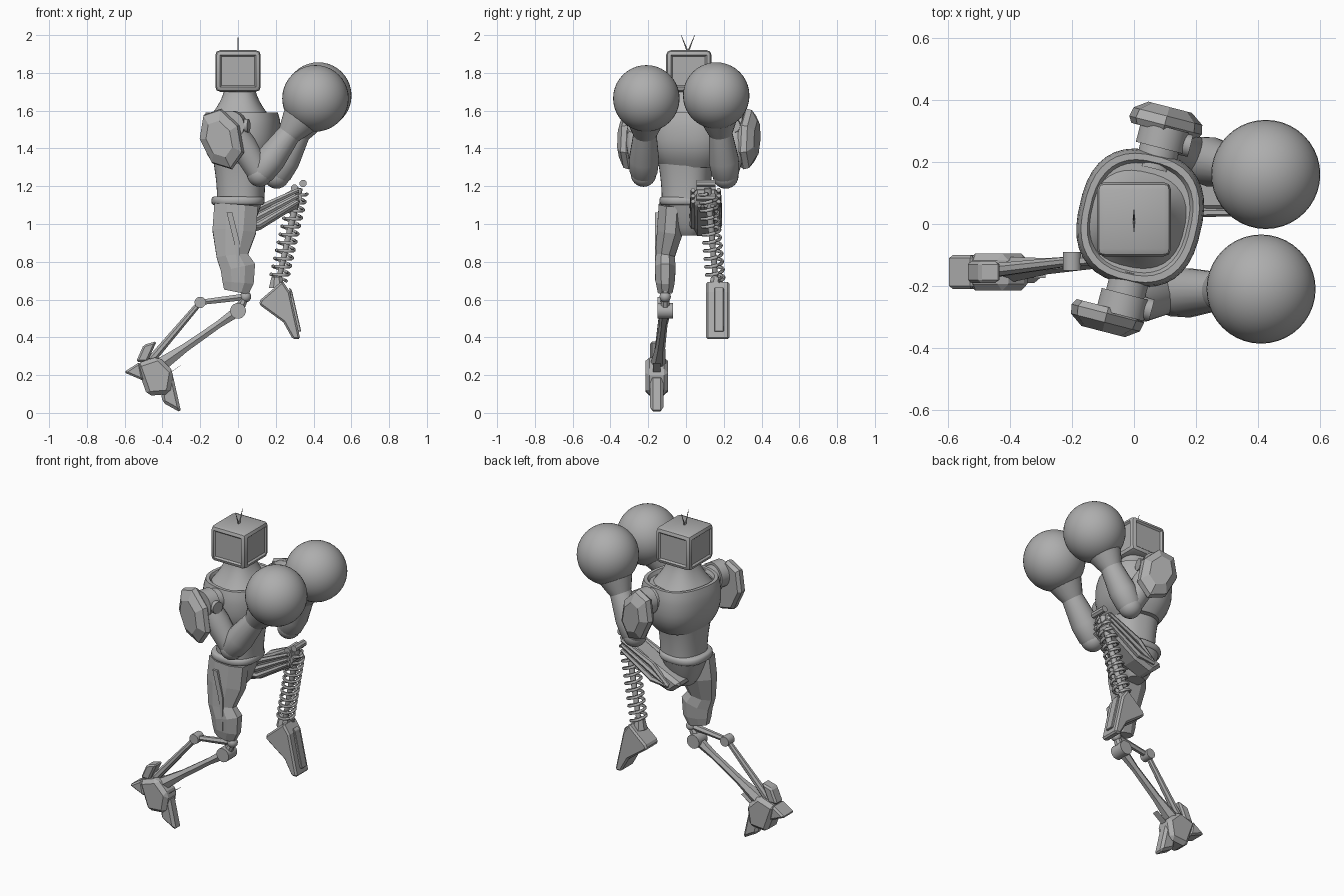
import bpy, bmesh, math
from mathutils import Vector as V, Matrix

cube = bpy.data.objects.get("Cube")
if cube:
    bpy.data.objects.remove(cube)

grey = bpy.data.materials.new("plain_grey")
grey.use_nodes = True
tone = (.42, .42, .42, 1)
grey.diffuse_color = tone
grey.node_tree.nodes["Principled BSDF"].inputs["Base Color"].default_value = tone

UP = V((0, 0, 1))
SIDEWAYS = V((0, 1, 0))


def finish(name, bm, angle=35, bevel=0):
    """Turn a bmesh into a grey object; angle zero means flat shading."""
    bmesh.ops.recalc_face_normals(bm, faces=bm.faces)
    mesh = bpy.data.meshes.new(name)
    bm.to_mesh(mesh)
    bm.free()
    mesh.materials.append(grey)
    for polygon in mesh.polygons:
        polygon.use_smooth = angle > 0
    if angle:
        mesh.set_sharp_from_angle(angle=math.radians(angle))
    part = bpy.data.objects.new(name, mesh)
    bpy.context.collection.objects.link(part)
    if bevel:
        modifier = part.modifiers.new("edges", 'BEVEL')
        modifier.width, modifier.segments = bevel, 1


def loft(name, rings, angle=35, bevel=0):
    """Skin a list of equal-length point rings and cap both ends."""
    bm = bmesh.new()
    loops = [[bm.verts.new(point) for point in ring] for ring in rings]
    for low, high in zip(loops, loops[1:]):
        for i in range(len(low)):
            bm.faces.new((low[i - 1], low[i], high[i], high[i - 1]))
    bm.faces.new(loops[0])
    bm.faces.new(loops[-1])
    finish(name, bm, angle, bevel)


def circle(sides):
    for i in range(sides):
        turn = math.tau * (i + .5) / sides
        yield math.cos(turn), math.sin(turn)


def rounded_ring(centre, width, depth, twist):
    """Horizontal rounded-box ring, turned about the vertical."""
    spin = Matrix.Rotation(math.radians(twist), 3, 'Z')
    soften = lambda value: math.copysign(abs(value) ** .8, value)
    return [centre + spin @ V((soften(c) * width, soften(s) * depth, 0)) for c, s in circle(36)]


def trunk(name, centre, low, high, size, extra=0, twist=0, lip=0):
    """Stack of rings whose half width follows the rule size(t)."""
    steps = 8
    rings = []
    for i in range(steps + 1):
        t = i / steps
        place = V(centre) + UP * (low + (high - low) * t)
        rings.append(rounded_ring(place, size(t), size(t) + extra, twist))
    if lip:
        place = V(centre) + UP * high
        for inset, drop in ((lip, 0), (lip * 1.5, lip)):
            rings.append(rounded_ring(place - UP * drop, size(1) - inset, size(1) + extra - inset, twist))
    loft(name, rings, 40)


def tube(name, path, radii, sides=20, angle=40, squash=1):
    """Round or faceted limb through a path of points."""
    path = [V(point) for point in path]
    rings = []
    for i, point in enumerate(path):
        along = (path[min(i + 1, len(path) - 1)] - path[max(i - 1, 0)]).normalized()
        across = along.cross(SIDEWAYS if abs(along.y) < .8 else UP).normalized()
        other = along.cross(across) * squash
        rings.append([point + (across * c + other * s) * radii[i] for c, s in circle(sides)])
    loft(name, rings, angle)


def pin(name, centre, half, radius, sides=16):
    """Cylinder lying across the body."""
    centre = V(centre)
    tube(name, [centre - SIDEWAYS * half, centre + SIDEWAYS * half], [radius, radius], sides)


def ball(name, centre, radius, segments=24):
    bm = bmesh.new()
    bmesh.ops.create_uvsphere(bm, u_segments=segments, v_segments=segments // 2, radius=radius,
                              matrix=Matrix.Translation(centre))
    finish(name, bm, 60)


def prism(name, outline, y, half, bevel=.01):
    """Side-on outline of (x, z) points given thickness across y."""
    loft(name, [[V((x, side, z)) for x, z in outline] for side in (y - half, y + half)], 0, bevel)


# Head: bevelled box with recessed panels on its upright sides
bm = bmesh.new()
bmesh.ops.create_cube(bm, size=1, matrix=Matrix.Translation((0, .015, 1.81)) @ Matrix.Diagonal((.24, .24, .22, 1)))
bmesh.ops.bevel(bm, geom=bm.edges[:], offset=.025, segments=2, affect='EDGES', profile=.5)
bm.normal_update()
panels = [face for face in bm.faces if abs(face.normal.z) < .1 and face.calc_area() > .02]
bmesh.ops.inset_individual(bm, faces=panels, thickness=.012, depth=-.01)
finish("head", bm, 25)
crown = V((0, .01, 1.91))
for side, lean in (("right", -.4), ("left", .4)):
    tip = crown + UP * .09 + SIDEWAYS * lean * .09
    tube(side + "_antenna", [crown, tip], [.005, .001], 6)

# Torso, twisted towards its right
TWIST = -13
trunk("neck", (.01, .015, 0), 1.54, 1.72, lambda t: .08 + .1 * (1 - t) ** 1.6, 0, TWIST)
trunk("chest", (.02, .02, 0), 1.3, 1.59, lambda t: .2 - .07 * (abs(t - .65) / .65) ** 2.5, .02, TWIST, .02)
trunk("abdomen", (.015, 0, 0), 1.11, 1.33, lambda t: .122 + .02 * t * t, .003, TWIST)
trunk("belt", (0, 0, 0), 1.1, 1.145, lambda t: .13 + .012 * math.sin(math.pi * t) ** .5)
trunk("pelvis", (0, .01, 0), .94, 1.11, lambda t: .05 + .075 * t ** .7)

# Arms, gloves and shoulder pads
ahead = V((.97, -.25, 0))
arms = (("right", -1, V((-.035, -.255, 1.52)), V((.115, -.225, 1.265)), V((.41, -.21, 1.665))),
        ("left", 1, V((.09, .275, 1.52)), V((.205, .21, 1.255)), V((.425, .16, 1.68))))
for side, sign, shoulder, elbow, glove in arms:
    out = V((.25, .97, 0)) * sign
    tube(side + "_shoulder_joint", [shoulder - out * .1, shoulder], [.065, .065])
    tube(side + "_shoulder_ring", [shoulder - out * .03, shoulder + out * .04], [.08, .08])
    tube(side + "_shoulder_hub", [shoulder, shoulder + ahead * .095], [.04, .036])
    tube(side + "_upper_arm", [shoulder, shoulder.lerp(elbow, .4), elbow], [.06, .073, .062])
    ball(side + "_elbow", elbow, .068)
    reach = lambda t: elbow.lerp(glove, t)
    tube(side + "_forearm", [reach(-.07), reach(.03), reach(.2), reach(.6)], [.05, .074, .08, .058])
    tube(side + "_cuff", [reach(.52), reach(.6), reach(.72)], [.062, .078, .1])
    ball(side + "_glove", glove, .176, 40)
    # Seven-sided domed pad leaning backwards at the top
    pad = shoulder + out * .045 - UP * .07 - ahead * .02 * (1 - sign)
    domed = []
    for lift, size in ((-.02, .9), (0, 1), (.03, .95), (.06, .6)):
        domed.append([pad + out * lift + (ahead * (.12 * c - .03 * s) + UP * .165 * s) * size
                      for c, s in circle(7)])
    loft(side + "_shoulder_pad", domed, 20)

# Right leg: faceted thigh, knee and twin rod shin
tube("right_thigh", [(-.01, -.075, 1.1), (-.02, -.085, .96), (-.03, -.11, .83), (0, -.11, .77), (0, -.11, .69), (-.01, -.11, .64)],
     [.125, .125, .09, .1, .09, .07], 8, 0, .6)
prism("right_thigh_panel", [(-.06, 1.06), (-.03, 1.06), (.01, .9), (.01, .7), (-.02, .9)], -.157, .008, 0)
knee = V((0, -.11, .54))
pin("right_knee_hub", knee, .042, .042)
socket = knee + V((.04, 0, .075))
ball("right_knee_ball", socket, .03, 16)
tube("right_knee_post", [knee, socket, socket + UP * .06], [.03, .02, .03], 8, 0)
ankle = V((-.43, -.15, .24))
tube("right_shin", [knee, knee.lerp(ankle, .25), knee.lerp(ankle, .65), ankle], [.032, .022, .026, .045], 6, 0)
joint = V((-.2, -.12, .585))
pin("right_piston_joint", joint, .03, .03)
tube("right_knee_link", [socket, joint], [.02, .016], 6, 0)
tube("right_piston", [joint, ankle + V((-.03, 0, .04))], [.016, .024], 8, 0)

# Right foot, pushing off on its toe
MID = ankle.y - .005
prism("right_instep", [(-.54, .26), (-.42, .3), (-.34, .22), (-.36, .1), (-.48, .09)], MID, .06, .022)
prism("right_toe", [(-.42, .2), (-.345, .2), (-.3, 0), (-.4, .055)], MID, .035, .015)
prism("right_heel_spike", [(-.605, .215), (-.52, .27), (-.5, .17)], MID, .055)
prism("right_heel_fin", [(-.54, .27), (-.5, .36), (-.43, .38), (-.48, .27)], MID, .035)
prism("right_ankle_spur", [(-.38, .2), (-.36, .21), (-.285, .265)], MID, .02, 0)

# Left leg: raised thigh with lengthwise ribs
prism("left_thigh", [(-.08, 1), (0, .93), (.12, .97), (.33, 1.1), (.32, 1.2), (.12, 1.09)], .105, .065, .02)
hip, bend = V((0, .105, .98)), V((.32, .105, 1.15))
for row in (-1, 0, 1):
    for side in (-1, 1):
        shift = SIDEWAYS * side * .068
        middle = hip.lerp(bend, .35) + UP * row * .045
        tube("left_thigh_side_rib", [hip + shift, middle + shift, bend + shift + UP * row * .03],
             [.014, .018, .012], 6, 0)
    under = SIDEWAYS * row * .035 - UP * .05
    tube("left_thigh_lower_rib", [hip.lerp(bend, .3) + under, bend + under], [.014, .012], 6, 0)
for bolt in (V((-.02, 0, .04)), V((.025, 0, .065)), V((0, 0, -.01))):
    pin("left_knee_bolt", bend + bolt, .05, .02, 8)

# Left shin: a core rod inside a coil spring
top, heel = V((.325, .115, 1.19)), V((.205, .16, .66))
tube("left_spring_core", [top, heel], [.019, .014], 12)
axis = (heel - top).normalized()
across = axis.cross(SIDEWAYS).normalized()
other = axis.cross(across)
turns, steps = 11, 16
coil = []
for i in range(turns * steps):
    spin = math.tau * i / steps
    centre = top.lerp(heel, .04 + .88 * i / (turns * steps))
    coil.append(centre + (across * math.cos(spin) + other * math.sin(spin)) * .046)
tube("left_spring", coil, [.009] * len(coil), 6, 60)

# Left foot, hanging toe down
prism("left_foot", [(.235, .7), (.275, .64), (.33, .39), (.29, .39), (.24, .48), (.11, .575), (.12, .6), (.19, .66)], .168, .062)
prism("left_foot_strip", [(.27, .665), (.285, .65), (.335, .43), (.31, .43)], .175, .025, .003)
tube("left_ankle", [heel + UP * .06, heel], [.03, .045], 8, 0)
